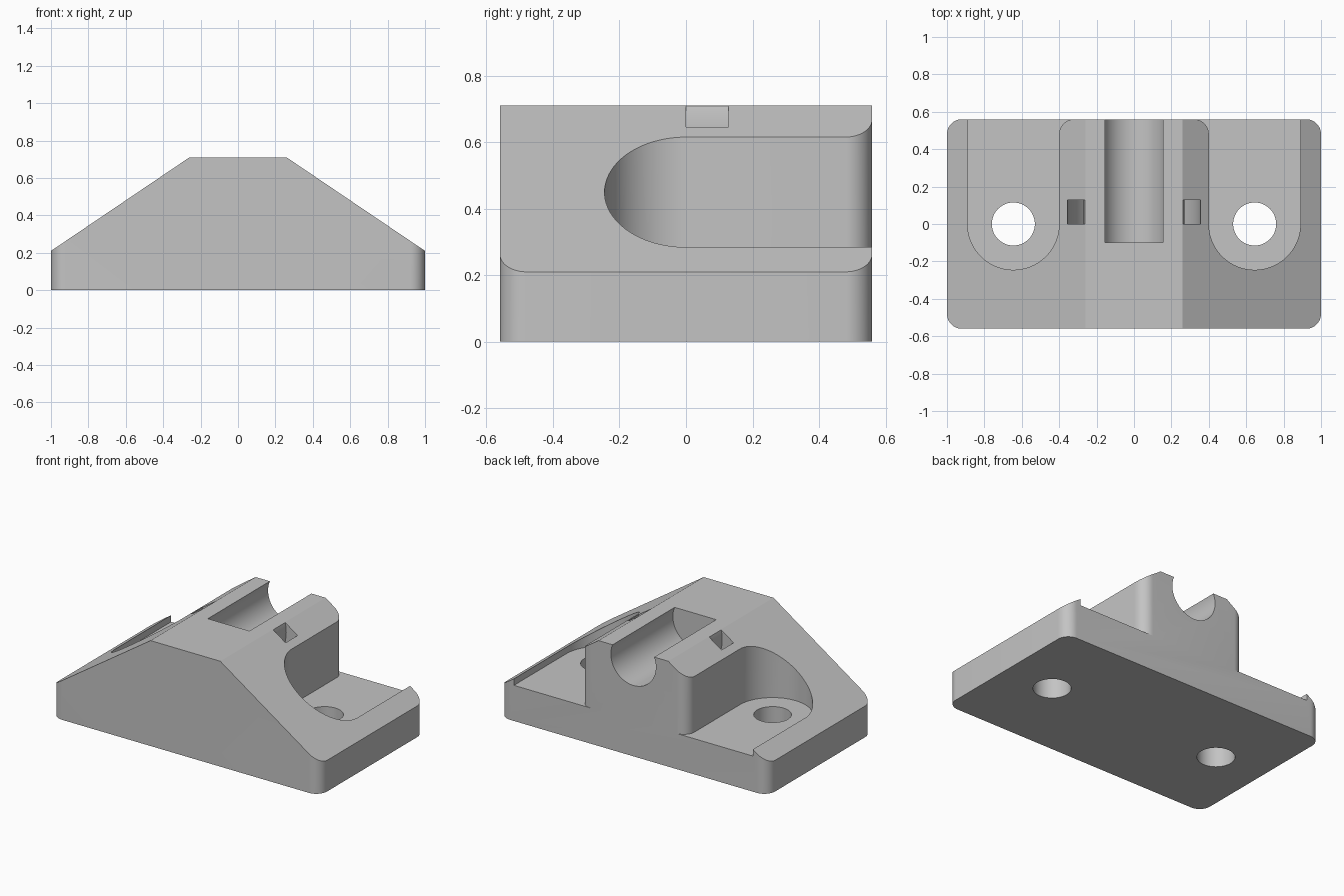
import bpy, bmesh, math
from mathutils import Vector

cube = bpy.data.objects.get("Cube")
if cube:
    bpy.data.objects.remove(cube, do_unlink=True)

grey = bpy.data.materials.new("plain grey")
grey.use_nodes = True
grey.diffuse_color = (0.55, 0.55, 0.55, 1)
grey.node_tree.nodes["Principled BSDF"].inputs["Base Color"].default_value = grey.diffuse_color


def arc(cx, cy, r, start, end, steps):
    """Points along an arc, angles in degrees."""
    angles = [math.radians(start + (end - start) * i / steps) for i in range(steps + 1)]
    return [(cx + r * math.cos(a), cy + r * math.sin(a)) for a in angles]


def prism(name, outline, low, high, along="z"):
    """Extrude a closed outline along z, or along y when it is drawn in x and z."""
    bm = bmesh.new()
    place = (lambda u, v: (u, v, low)) if along == "z" else (lambda u, v: (u, low, v))
    face = bm.faces.new([bm.verts.new(place(u, v)) for u, v in outline])
    shift = Vector((0, 0, high - low)) if along == "z" else Vector((0, high - low, 0))
    top = bmesh.ops.extrude_face_region(bm, geom=[face])["geom"]
    bmesh.ops.translate(bm, vec=shift, verts=[g for g in top if isinstance(g, bmesh.types.BMVert)])
    bmesh.ops.recalc_face_normals(bm, faces=bm.faces[:])
    mesh = bpy.data.meshes.new(name)
    bm.to_mesh(mesh)
    bm.free()
    mesh.materials.append(grey)
    obj = bpy.data.objects.new(name, mesh)
    bpy.context.collection.objects.link(obj)
    return obj


def combine(target, tool, operation="DIFFERENCE"):
    """Apply a boolean and discard the tool."""
    mod = target.modifiers.new(tool.name, "BOOLEAN")
    mod.operation, mod.solver, mod.object = operation, "EXACT", tool
    tool.hide_render = True
    bpy.context.view_layer.objects.active = target
    bpy.ops.object.modifier_apply(modifier=mod.name)
    bpy.data.objects.remove(tool, do_unlink=True)


# Block: rounded rectangle in plan, trimmed to the sloped front outline
half_depth, corner = 0.56, 0.08
cx, cy = 1 - corner, half_depth - corner
plan = (arc(cx, cy, corner, 0, 90, 12) + arc(-cx, cy, corner, 90, 180, 12)
        + arc(-cx, -cy, corner, 180, 270, 12) + arc(cx, -cy, corner, 270, 360, 12))
body = prism("mounting_block", plan, 0, 1)
slopes = [(-1.2, -0.2), (1.2, -0.2), (1.2, 0.075), (0.26, 0.71), (-0.26, 0.71), (-1.2, 0.075)]
combine(body, prism("slope_trim", slopes, -1, 1, "y"), "INTERSECT")

# Screw recesses, open at the back, each with a through hole
for side in (1, -1):
    outline = ([(0.89, 0.7)] + arc(0.645, 0, 0.245, 0, -180, 48)
               + arc(0.32, 0.48, 0.08, 0, 90, 12) + [(0.32, 0.7)])
    combine(body, prism("recess", [(side * x, y) for x, y in outline], 0.24, 1))
    hole = arc(side * 0.645, 0, 0.115, 0, 360, 48)[:-1]
    combine(body, prism("screw_hole", hole, -0.2, 0.5))

# Round channel, open at the top and back
bore_z = 0.645
combine(body, prism("channel", arc(0, bore_z, 0.168, 0, 360, 64)[:-1], -0.1, 0.8, "y"))

# Curved strap tunnel passing under the channel
ring = arc(0, bore_z, 0.355, 40, -220, 64) + arc(0, bore_z, 0.27, -220, 40, 64)
combine(body, prism("strap_tunnel", ring, 0, 0.128, "y"))

# Smooth the curved walls, keep the edges sharp
bpy.ops.object.select_all(action="DESELECT")
body.select_set(True)
bpy.context.view_layer.objects.active = body
bpy.ops.object.shade_smooth_by_angle(angle=math.radians(25))
